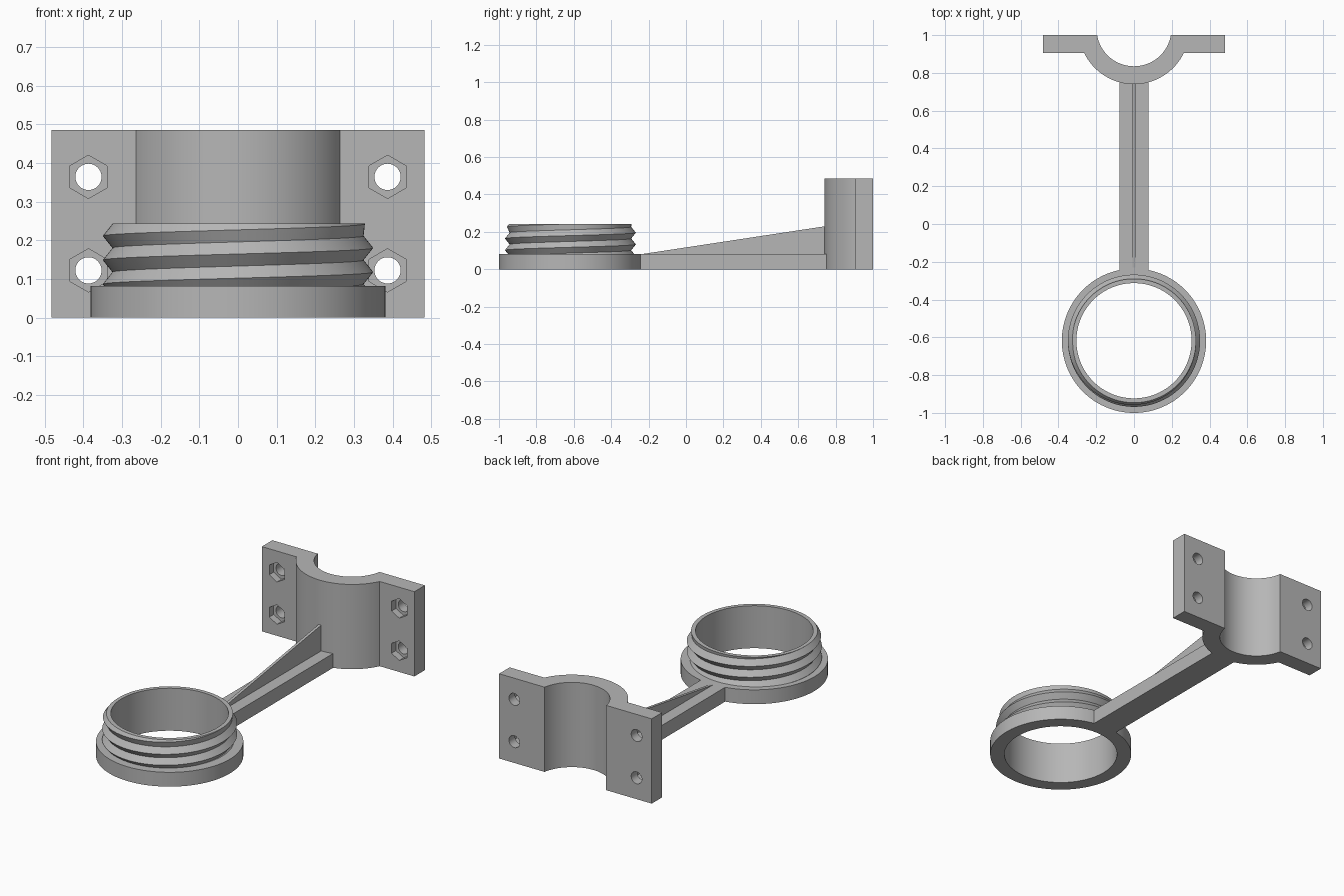
import bpy, bmesh, math
from mathutils import Vector

cube = bpy.data.objects.get("Cube")
if cube:
    bpy.data.objects.remove(cube, do_unlink=True)

GREY = (0.47, 0.47, 0.47, 1)
mat = bpy.data.materials.new("plain grey")
mat.use_nodes = True
mat.diffuse_color = GREY
mat.node_tree.nodes["Principled BSDF"].inputs["Base Color"].default_value = GREY

RING_Y, SEG = -0.618, 120
BASE_TOP, THREAD_TOP, PITCH = 0.082, 0.243, 0.0625
BORE, RIM, ROOT, CREST = 0.305, 0.382, 0.325, 0.35


def finish(name, bm):
    bmesh.ops.remove_doubles(bm, verts=bm.verts, dist=0.0002)
    bmesh.ops.recalc_face_normals(bm, faces=bm.faces)
    mesh = bpy.data.meshes.new(name)
    bm.to_mesh(mesh)
    bm.free()
    mesh.materials.append(mat)
    obj = bpy.data.objects.new(name, mesh)
    bpy.context.collection.objects.link(obj)
    return obj


def prism(name, points, depth):
    """Extrude a flat outline along a vector."""
    bm = bmesh.new()
    face = bm.faces.new([bm.verts.new(p) for p in points])
    extruded = bmesh.ops.extrude_face_region(bm, geom=[face])["geom"]
    verts = [g for g in extruded if isinstance(g, bmesh.types.BMVert)]
    bmesh.ops.translate(bm, verts=verts, vec=Vector(depth))
    return finish(name, bm)


def swept(name, section):
    """Sweep a closed (radius, height) section, which may vary with angle."""
    bm = bmesh.new()
    columns = []
    for i in range(SEG + 1):
        a = 2 * math.pi * i / SEG
        columns.append([bm.verts.new((r * math.cos(a), RING_Y + r * math.sin(a), z))
                        for r, z in section(i / SEG)])
    for c, d in zip(columns, columns[1:]):
        for k in range(len(c)):
            n = (k + 1) % len(c)
            bm.faces.new((c[k], d[k], d[n], c[n]))
    return finish(name, bm)


def arc(radius, start, end, steps, cy):
    return [(radius * math.cos(start + (end - start) * i / steps),
             cy + radius * math.sin(start + (end - start) * i / steps))
            for i in range(steps + 1)]


def smooth(obj):
    bpy.ops.object.select_all(action="DESELECT")
    obj.select_set(True)
    bpy.context.view_layer.objects.active = obj
    bpy.ops.object.shade_smooth_by_angle(angle=math.radians(25))


# Flanged base ring
base = swept("base_ring", lambda t: [(BORE, 0), (RIM, 0), (RIM, BASE_TOP), (BORE, BASE_TOP)])


# Threaded collar: crest and root rows climb one pitch per turn
def thread_section(turn):
    points = [(BORE, BASE_TOP), (BORE, THREAD_TOP)]
    for k in range(9, -5, -1):
        raw = 0.18 + PITCH * (turn + (k - 4) / 2)
        z = min(max(raw, BASE_TOP), THREAD_TOP)
        phase = abs(((z - 0.18) / PITCH - turn + 0.5) % 1 - 0.5) * 2
        r = CREST + (ROOT - CREST) * phase
        points.append((min(r, 0.328 + 0.7 * (THREAD_TOP - z)), z))
    return points


collar = swept("threaded_collar", thread_section)

# Arm and its tapering rib
prism("arm", [(-0.077, -0.25, 0), (0.077, -0.25, 0), (0.077, 0.755, 0), (-0.077, 0.755, 0)],
      (0, 0, BASE_TOP))
prism("arm_rib", [(-0.008, -0.23, BASE_TOP - 0.002), (-0.008, 0.745, BASE_TOP - 0.002),
                  (-0.008, 0.745, 0.23), (-0.008, -0.23, BASE_TOP)], (0.016, 0, 0))

# Half-pipe clamp with side flanges
CLAMP_Y, OUTER, INNER, FLANGE = 1.033, 0.293, 0.198, 0.905
lean_out = math.asin((CLAMP_Y - FLANGE) / OUTER)
lean_in = math.asin((CLAMP_Y - 1) / INNER)
outline = [(-0.483, 1), (-0.483, FLANGE)]
outline += arc(OUTER, math.pi + lean_out, 2 * math.pi - lean_out, 48, CLAMP_Y)
outline += [(0.483, FLANGE), (0.483, 1)]
outline += arc(INNER, 2 * math.pi - lean_in, math.pi + lean_in, 48, CLAMP_Y)
clamp = prism("pipe_clamp", [(x, y, 0) for x, y in outline], (0, 0, 0.485))


# Bolt holes with hexagonal nut pockets on the front
def cut(x, z, radius, sides, y0, y1):
    pts = []
    for i in range(sides):
        a = 2 * math.pi * i / sides
        pts.append((x + radius * math.sin(a), y0, z + radius * math.cos(a)))
    cutter = prism("hole_cutter", pts, (0, y1 - y0, 0))
    cutter.hide_render = True
    mod = clamp.modifiers.new("hole", "BOOLEAN")
    mod.operation, mod.solver, mod.object = "DIFFERENCE", "EXACT", cutter
    bpy.context.view_layer.objects.active = clamp
    bpy.ops.object.modifier_apply(modifier=mod.name)
    bpy.data.objects.remove(cutter, do_unlink=True)


for x in (-0.387, 0.387):
    for z in (0.122, 0.364):
        cut(x, z, 0.034, 32, 0.85, 1.05)
        cut(x, z, 0.056, 6, 0.85, FLANGE + 0.04)

for part in (base, collar, clamp):
    smooth(part)
